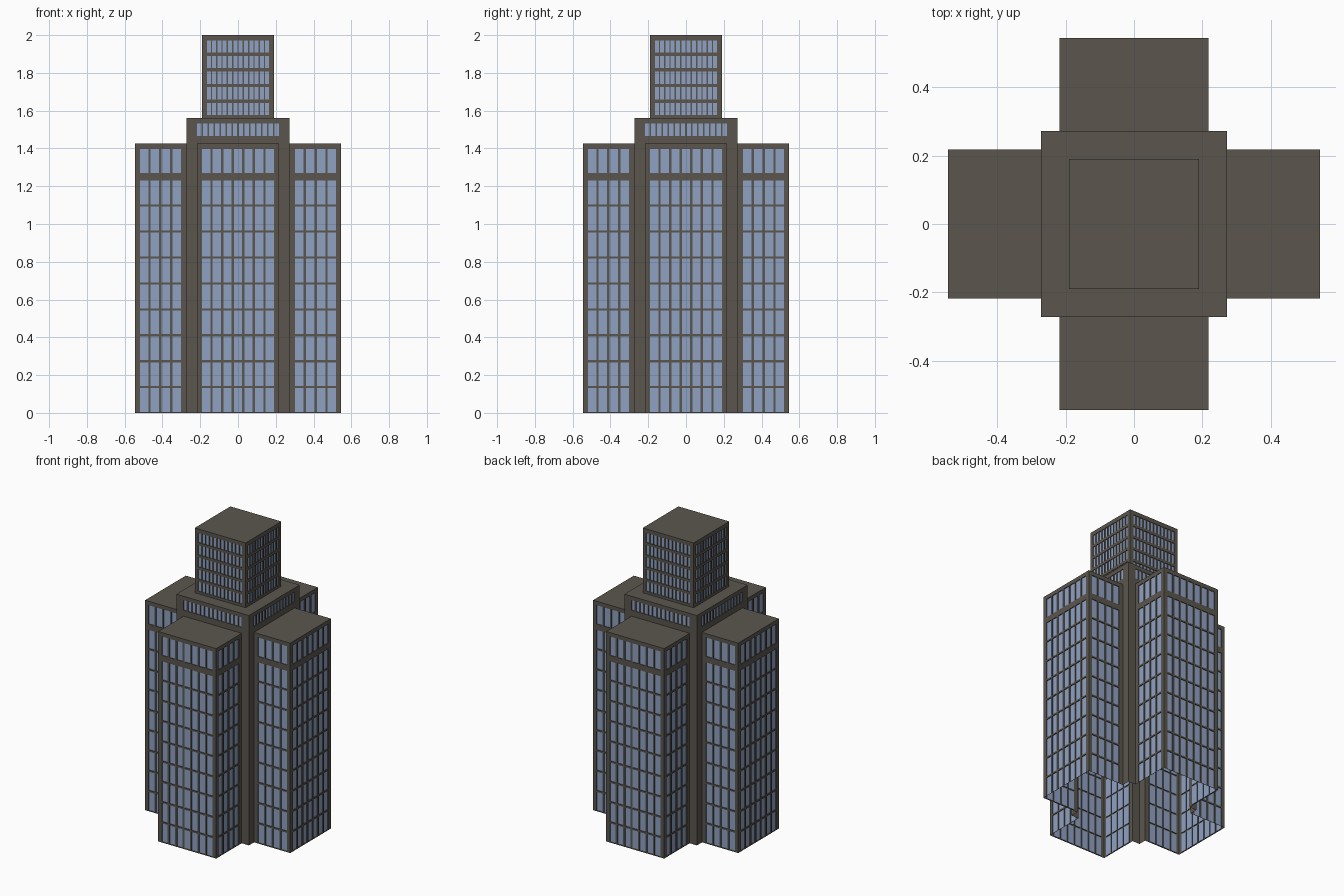
import bpy, bmesh, math
from mathutils import Vector

if "Cube" in bpy.data.objects:
    bpy.data.objects.remove(bpy.data.objects["Cube"], do_unlink=True)


def material(name, color):
    m = bpy.data.materials.new(name)
    m.use_nodes = True
    m.diffuse_color = color
    m.node_tree.nodes["Principled BSDF"].inputs["Base Color"].default_value = color
    return m


STONE = material("dark stone", (0.105, 0.094, 0.076, 1))
GLASS = material("blue glass", (0.275, 0.36, 0.55, 1))

# Main dimensions
REACH, WING, CORE, TOWER = 0.545, 0.218, 0.2725, 0.191
WING_TOP, CORE_TOP, TOP = 1.425, 1.56, 2.0
RECESS = 0.005
X, Y, Z = Vector((1, 0, 0)), Vector((0, 1, 0)), Vector((0, 0, 1))


def panes(start, end, count, bar):
    """Equal spans with a bar between neighbours."""
    step = (end - start + bar) / count
    return [(start + i * step, start + (i + 1) * step - bar) for i in range(count)]


def flipped(spans):
    return [(-b, -a) for a, b in reversed(spans)]


def facade(bm, origin, along, width, height, columns, rows, opening=None):
    """Wall grid facing along x Z, with recessed glass and an optional doorway-like opening."""
    us, zs = set(width), set(height)
    for a, b in columns:
        us.update((a, b))
    for a, b in rows:
        zs.update((a, b))
    if opening:
        us.update((-opening[0], opening[0]))
        zs.add(opening[1])
    us, zs = sorted(us), sorted(zs)
    grid = [[bm.verts.new(origin + along * u + Z * z) for z in zs] for u in us]
    glass = []
    for i in range(len(us) - 1):
        for j in range(len(zs) - 1):
            u, z = (us[i] + us[i + 1]) / 2, (zs[j] + zs[j + 1]) / 2
            if opening and abs(u) < opening[0] and z < opening[1]:
                continue
            face = bm.faces.new((grid[i][j], grid[i + 1][j], grid[i + 1][j + 1], grid[i][j + 1]))
            if any(a < u < b for a, b in columns) and any(a < z < b for a, b in rows):
                glass.append(face)
    bm.normal_update()
    bmesh.ops.inset_individual(bm, faces=glass, thickness=0, depth=-RECESS)
    for face in glass:
        face.material_index = 1


def roof(bm, x0, x1, y0, y1, z):
    bm.faces.new([bm.verts.new((x, y, z)) for x, y in ((x0, y0), (x1, y0), (x1, y1), (x0, y1))])


def finish(bm, name):
    for v in [v for v in bm.verts if not v.link_faces]:
        bm.verts.remove(v)
    bmesh.ops.remove_doubles(bm, verts=bm.verts, dist=0.0002)
    mesh = bpy.data.meshes.new(name)
    bm.to_mesh(mesh)
    bm.free()
    mesh.materials.append(STONE)
    mesh.materials.append(GLASS)
    return add(mesh, name)


def add(mesh, name):
    obj = bpy.data.objects.new(name, mesh)
    bpy.context.collection.objects.link(obj)
    return obj


def four_sides(bm, half, height, columns, rows, opening=None):
    for normal, along in ((-Y, X), (X, Y), (Y, -X), (-X, -Y)):
        facade(bm, normal * half, along, (-half, half), height, columns, rows, opening)


# Four matching wings, open underneath
storeys = panes(0.004, 1.23, 9, 0.011) + [(1.27, 1.398)]
end_bays = panes(-0.19, 0.19, 7, 0.012)
side_bays = panes(0.302, 0.52, 4, 0.012)
bm = bmesh.new()
facade(bm, -Y * REACH, X, (-WING, WING), (0, WING_TOP), end_bays, storeys)
facade(bm, X * WING, Y, (-REACH, -CORE), (0, WING_TOP), flipped(side_bays), storeys)
facade(bm, -X * WING, -Y, (CORE, REACH), (0, WING_TOP), side_bays, storeys)
roof(bm, -WING, WING, -REACH, -CORE, WING_TOP)
front = finish(bm, "front_wing")
for k, name in enumerate(("left_wing", "back_wing", "right_wing"), 1):
    add(front.data, name).rotation_euler.z = k * math.pi / 2

# Core: corner piers, a clerestory band and its roof
bm = bmesh.new()
four_sides(bm, CORE, (0, CORE_TOP), panes(-0.218, 0.218, 14, 0.008),
           [(1.465, 1.533)], (WING, WING_TOP))
roof(bm, -CORE, CORE, -CORE, CORE, CORE_TOP)
finish(bm, "core")

# Upper tower
bm = bmesh.new()
four_sides(bm, TOWER, (CORE_TOP, TOP), panes(-0.165, 0.165, 12, 0.007),
           panes(1.577, 1.972, 5, 0.018))
roof(bm, -TOWER, TOWER, -TOWER, TOWER, TOP)
finish(bm, "upper_tower")
